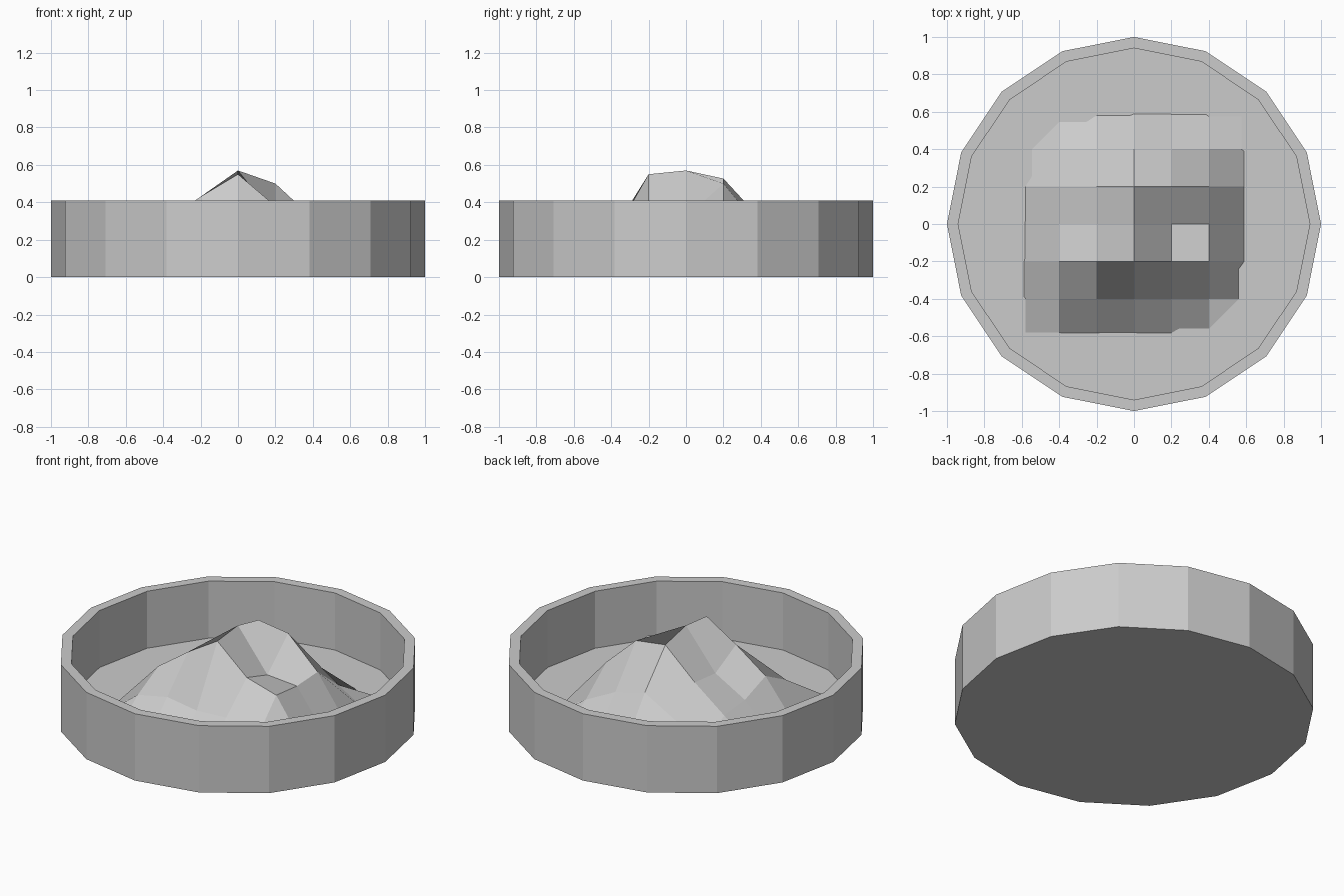
import bpy, bmesh, math

if "Cube" in bpy.data.objects:
    bpy.data.objects.remove(bpy.data.objects["Cube"])

SIDES = 16
RIM_Z, FLOOR_Z = 0.41, 0.06


def make_object(name, bm):
    mesh = bpy.data.meshes.new(name)
    bm.to_mesh(mesh)
    bm.free()
    obj = bpy.data.objects.new(name, mesh)
    bpy.context.collection.objects.link(obj)
    return obj


# Round tray: one profile carried around 16 flat sides
bm = bmesh.new()
profile = [(1.0, 0.0), (1.0, RIM_Z), (0.94, RIM_Z), (0.94, FLOOR_Z)]
rings = []
for r, z in profile:
    angles = [2 * math.pi * i / SIDES for i in range(SIDES)]
    rings.append([bm.verts.new((r * math.cos(a), r * math.sin(a), z)) for a in angles])
for lower, upper in zip(rings, rings[1:]):
    for i in range(SIDES):
        j = (i + 1) % SIDES
        bm.faces.new((lower[i], lower[j], upper[j], upper[i]))
bm.faces.new(rings[0][::-1])
bm.faces.new(rings[-1])
make_object("tray", bm)

# Mound: coarse height grid, edge ring sunk just below the tray floor
STEP, EDGE = 0.2, 0.045
heights = [  # rows from front (-y) to back (+y)
    [0.19, 0.23, 0.20, 0.21, 0.12],
    [0.29, 0.43, 0.55, 0.38, 0.325],
    [0.22, 0.33, 0.57, 0.32, 0.305],
    [0.20, 0.35, 0.527, 0.50, 0.315],
    [0.10, 0.20, 0.31, 0.26, 0.16],
]
side = len(heights) + 2
padded = [[EDGE] * side] + [[EDGE] + row + [EDGE] for row in heights] + [[EDGE] * side]
bm = bmesh.new()
half = (side - 1) / 2
grid = [[bm.verts.new(((i - half) * STEP, (j - half) * STEP, z))
         for i, z in enumerate(row)] for j, row in enumerate(padded)]
for j in range(side - 1):
    for i in range(side - 1):
        bm.faces.new((grid[j][i], grid[j][i + 1], grid[j + 1][i + 1], grid[j + 1][i]))
make_object("mound", bm)
